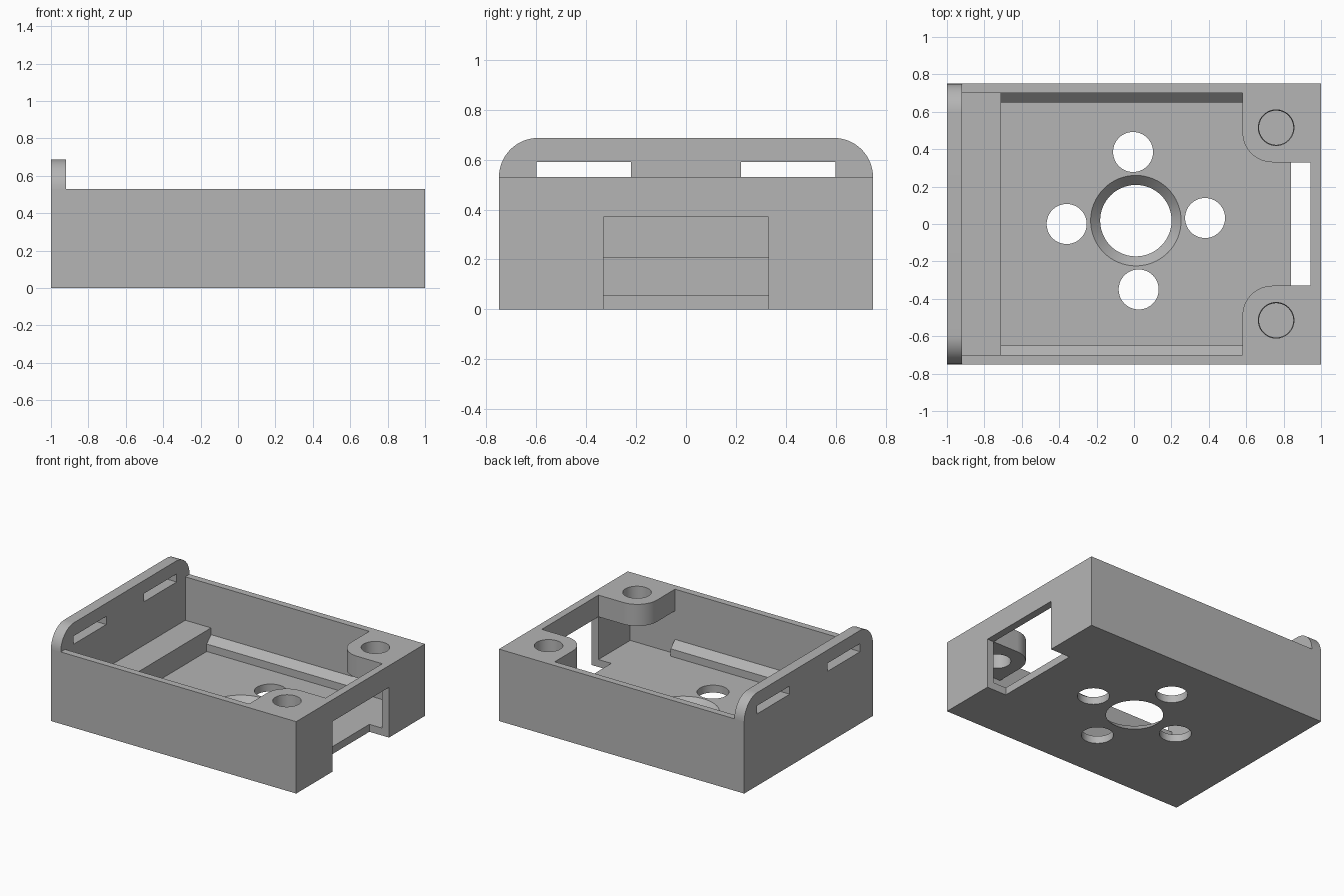
import bpy
import bmesh
from math import cos, sin, pi
from mathutils import Vector

old = bpy.data.objects.get("Cube")
if old:
    bpy.data.objects.remove(old, do_unlink=True)

# Single plain plastic colour
grey = bpy.data.materials.new("grey plastic")
grey.use_nodes = True
colour = (0.46, 0.46, 0.46, 1)
grey.diffuse_color = colour
grey.node_tree.nodes["Principled BSDF"].inputs["Base Color"].default_value = colour


def finish(name, bm):
    bmesh.ops.recalc_face_normals(bm, faces=bm.faces[:])
    mesh = bpy.data.meshes.new(name)
    bm.to_mesh(mesh)
    bm.free()
    mesh.materials.append(grey)
    obj = bpy.data.objects.new(name, mesh)
    bpy.context.collection.objects.link(obj)
    return obj


def prism(name, outline, axis, lo, hi):
    """Extrude a 2D outline along x (outline in y, z) or z (outline in x, y)."""
    bm = bmesh.new()
    if axis == "x":
        points = [(lo, a, b) for a, b in outline]
        move = Vector((hi - lo, 0, 0))
    else:
        points = [(a, b, lo) for a, b in outline]
        move = Vector((0, 0, hi - lo))
    face = bm.faces.new([bm.verts.new(p) for p in points])
    new = bmesh.ops.extrude_face_region(bm, geom=[face])["geom"]
    bmesh.ops.translate(bm, vec=move, verts=[v for v in new if isinstance(v, bmesh.types.BMVert)])
    return finish(name, bm)


def box(name, x, y, z):
    return prism(name, [(x[0], y[0]), (x[1], y[0]), (x[1], y[1]), (x[0], y[1])], "z", *z)


def cone(name, x, y, z, r_low, r_high):
    bm = bmesh.new()
    bmesh.ops.create_cone(bm, cap_ends=True, segments=64, radius1=r_low, radius2=r_high, depth=z[1] - z[0])
    bmesh.ops.translate(bm, vec=(x, y, sum(z) / 2), verts=bm.verts[:])
    return finish(name, bm)


def arc(cx, cy, r, start, end, steps=16):
    angles = [start + (end - start) * i / steps for i in range(steps + 1)]
    return [(cx + r * cos(a), cy + r * sin(a)) for a in angles]


def cut(target, cutters):
    bpy.context.view_layer.objects.active = target
    for cutter in cutters:
        mod = target.modifiers.new("cut", "BOOLEAN")
        mod.operation = "DIFFERENCE"
        mod.solver = "EXACT"
        mod.object = cutter
        bpy.ops.object.modifier_apply(modifier=mod.name)
        bpy.data.objects.remove(cutter, do_unlink=True)


FLOOR, RIM, LINTEL = 0.055, 0.53, 0.37

# Open tray with a connector opening at the +x end
tray = box("tray", (-1, 1), (-0.75, 0.75), (0, RIM))
cutters = [
    box("cavity_cutter", (-0.92, 0.945), (-0.7, 0.7), (FLOOR, 1)),
    box("opening_cutter", (0.84, 1.2), (-0.33, 0.33), (-0.2, LINTEL)),
]

# Countersunk centre hole, extended past both floor faces, and four round holes
cutters.append(cone("centre_cutter", 0.01, 0.018, (-FLOOR, 2 * FLOOR), 0.14, 0.293))
cutters.append(cone("bore_cutter", 0.01, 0.018, (-0.1, 0.1), 0.19, 0.19))
for x, y in [(-0.005, 0.385), (-0.36, 0), (0.38, 0.032), (0.025, -0.35)]:
    cutters.append(cone("hole_cutter", x, y, (-0.1, 0.2), 0.107, 0.107))
cut(tray, cutters)

# Raised end wall with rounded shoulders and two strap slots
outline = arc(0.593, RIM, 0.157, 0, pi / 2) + arc(-0.593, RIM, 0.157, pi / 2, pi)
end_wall = prism("raised_end_wall", outline, "x", -1, -0.92)
cut(end_wall, [
    box("slot_cutter", (-1.2, -0.8), sorted((s * 0.22, s * 0.6)), (0.4, 0.59))
    for s in (-1, 1)
])

# Step along the inside of the raised end
ledge = box("inner_ledge", (-0.92, -0.71), (-0.7, 0.7), (FLOOR, 0.21))

parts = [tray, end_wall, ledge]
for side, label in ((1, "back"), (-1, "front")):
    # Screw block hanging under the rim, with one rounded corner
    corner = arc(0.74, 0.49, 0.16, pi, 1.5 * pi)
    outline = corner + [(0.945, 0.33), (0.945, 0.7), (0.58, 0.7)]
    block = prism(label + "_screw_block", [(x, side * y) for x, y in outline], "z", LINTEL, RIM)
    cut(block, [cone("screw_cutter", 0.76, side * 0.515, (0.3, 0.6), 0.09, 0.097)])

    # Sloped support rail on the long wall
    section = [(0.7, FLOOR), (0.65, FLOOR), (0.65, 0.11), (0.7, 0.16)]
    rail = prism(label + "_rail", [(side * y, z) for y, z in section], "x", -0.71, 0.58)
    parts += [block, rail]

# Smooth the curved walls while keeping the edges crisp
bpy.ops.object.select_all(action="DESELECT")
for obj in parts:
    obj.select_set(True)
bpy.context.view_layer.objects.active = tray
bpy.ops.object.shade_smooth_by_angle(angle=pi / 6)
